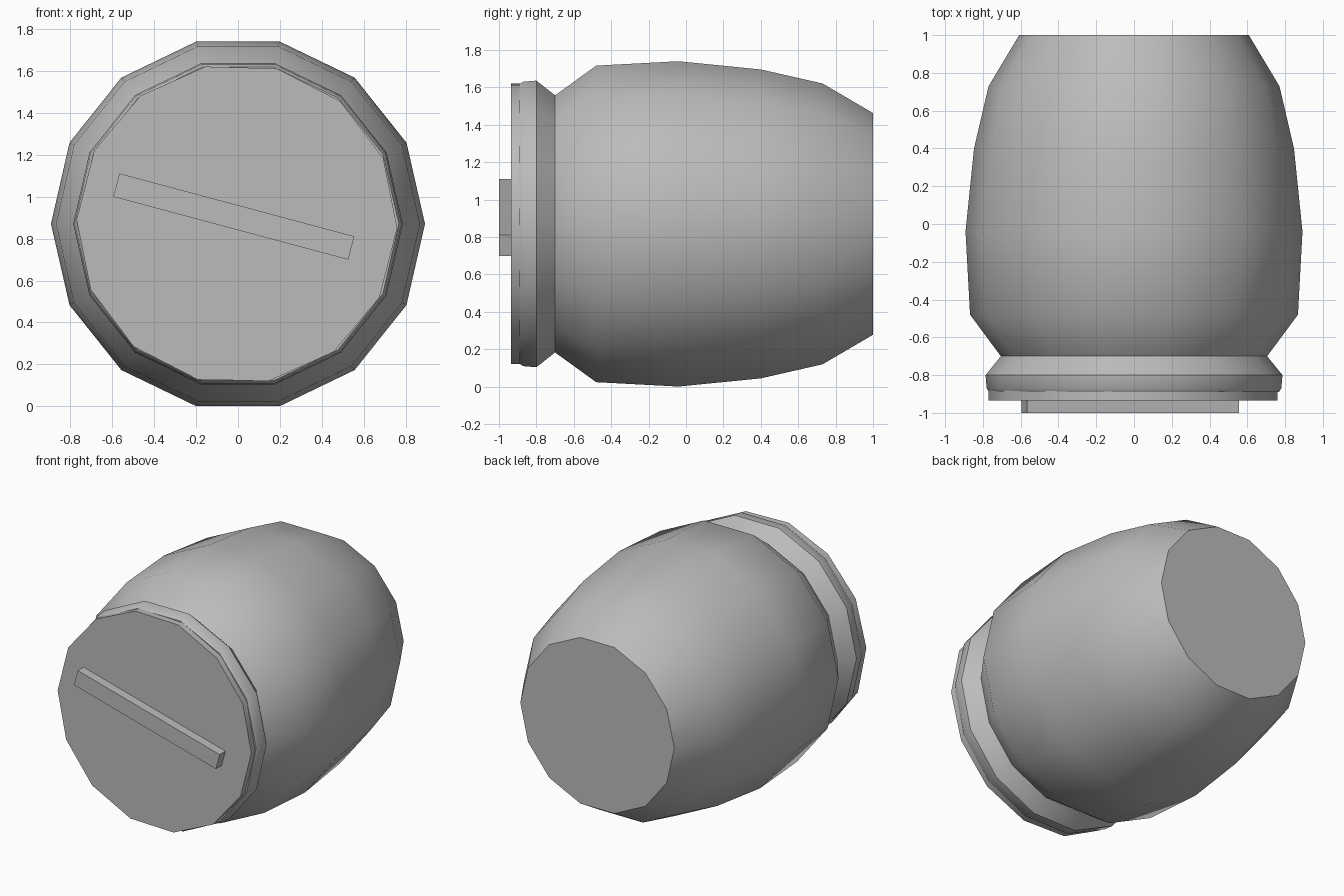
import bpy, bmesh, math
from mathutils import Matrix, Vector

SIDES = 14
AXIS_Z = 0.87

cube = bpy.data.objects.get("Cube")
if cube:
    bpy.data.objects.remove(cube, do_unlink=True)

grey = bpy.data.materials.new("plain_grey")
grey.use_nodes = True
grey.diffuse_color = (0.5, 0.5, 0.5, 1)
grey.node_tree.nodes["Principled BSDF"].inputs["Base Color"].default_value = grey.diffuse_color


def finish(name, bm, smooth_angle=None):
    bmesh.ops.recalc_face_normals(bm, faces=bm.faces[:])
    mesh = bpy.data.meshes.new(name)
    bm.to_mesh(mesh)
    bm.free()
    mesh.materials.append(grey)
    obj = bpy.data.objects.new(name, mesh)
    bpy.context.collection.objects.link(obj)
    if smooth_angle:
        bpy.ops.object.select_all(action="DESELECT")
        obj.select_set(True)
        bpy.context.view_layer.objects.active = obj
        bpy.ops.object.shade_smooth_by_angle(angle=math.radians(smooth_angle))
    return obj


def turned(name, profile, turn=0.0, x=0.0, caps=(True, True)):
    """Revolve (y, radius) points about the y axis."""
    bm = bmesh.new()
    rings = []
    for y, r in profile:
        angles = [math.tau * k / SIDES + turn for k in range(SIDES)]
        rings.append([bm.verts.new((x + r * math.cos(a), y, AXIS_Z + r * math.sin(a)))
                      for a in angles])
    for a, b in zip(rings, rings[1:]):
        for k in range(SIDES):
            n = (k + 1) % SIDES
            bm.faces.new((a[k], a[n], b[n], b[k]))
    for ring, wanted in zip((rings[0], rings[-1]), caps):
        if wanted:
            bm.faces.new(ring)
    return finish(name, bm, 36)


# Bulging barrel and flared collar, joined at the neck
turned("barrel", [(-0.70, 0.705), (-0.48, 0.868), (-0.04, 0.892), (0.40, 0.847),
                  (0.73, 0.77), (1.0, 0.608)])
turned("collar", [(-0.89, 0.767), (-0.87, 0.78), (-0.80, 0.786), (-0.70, 0.705)])

# Lid plate, turned very slightly against the collar
turned("lid", [(-0.935, 0.765), (-0.88, 0.765)], turn=math.radians(-1.5), x=-0.005)

# Slanted grip bar on the lid
bm = bmesh.new()
place = (Matrix.Translation(Vector((-0.02, -0.96, 0.905)))
         @ Matrix.Rotation(math.radians(15), 4, "Y")
         @ Matrix.Diagonal((1.16, 0.08, 0.115, 1)))
bmesh.ops.create_cube(bm, size=1, matrix=place)
finish("grip_bar", bm)
